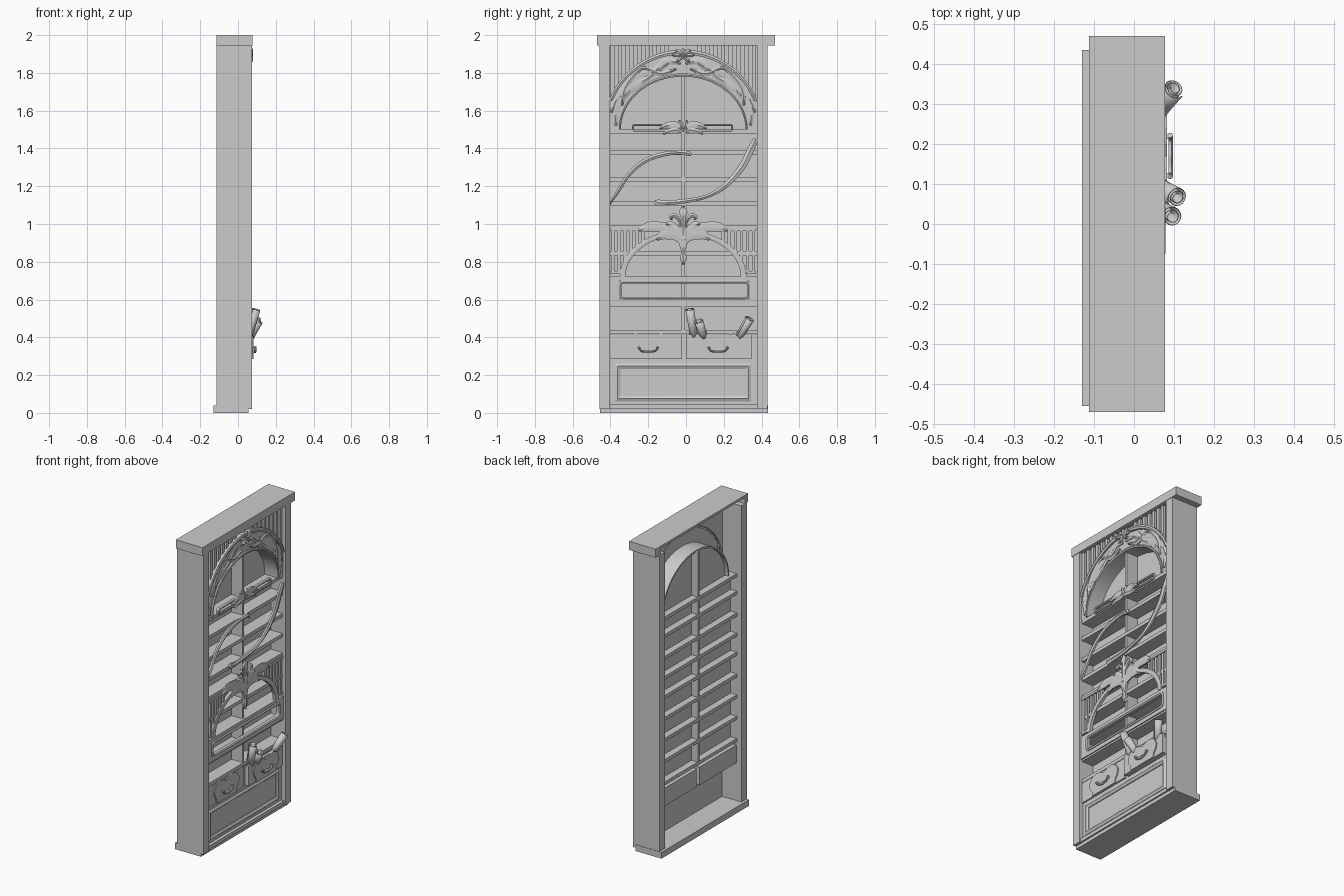
import bpy, bmesh, math
from mathutils import Vector

C = -0.015            # centre line of the front, which faces +x
YL, YR = -0.402, 0.376


def finish(name, bm, smooth=False):
    bmesh.ops.recalc_face_normals(bm, faces=bm.faces)
    me = bpy.data.meshes.new(name)
    bm.to_mesh(me)
    bm.free()
    ob = bpy.data.objects.new(name, me)
    bpy.context.collection.objects.link(ob)
    if smooth:
        bpy.context.view_layer.objects.active = ob
        ob.select_set(True)
        bpy.ops.object.shade_smooth_by_angle(angle=math.radians(35))
        ob.select_set(False)
    return ob


def box(name, x0, x1, y0, y1, z0, z1):
    bm = bmesh.new()
    bmesh.ops.create_cube(bm, size=1)
    for v in bm.verts:
        v.co = ((x0 + x1) / 2 + v.co.x * (x1 - x0), (y0 + y1) / 2 + v.co.y * (y1 - y0),
                (z0 + z1) / 2 + v.co.z * (z1 - z0))
    return finish(name, bm)


def band(name, pairs, x0, x1, dome=0.0, closed=False, mirror=False, c=C):
    """Strip between paired (u, z) outlines, extruded in x with a raised middle."""
    bm = bmesh.new()
    for s in ((1, -1) if mirror else (1,)):
        rings = []
        for a, b in pairs:
            m = ((a[0] + b[0]) / 2, (a[1] + b[1]) / 2)
            sec = [(a, x0), (a, x1), (m, x1 + dome), (b, x1), (b, x0)]
            rings.append([bm.verts.new((x, c + s * p[0], p[1])) for p, x in sec])
        n = len(rings)
        for i in range(n if closed else n - 1):
            r, q = rings[i], rings[(i + 1) % n]
            for j in range(5):
                k = (j + 1) % 5
                bm.faces.new((r[j], r[k], q[k], q[j]))
        if not closed:
            bm.faces.new(rings[0])
            bm.faces.new(rings[-1])
    return finish(name, bm, True)


def ribbon(name, pts, x0, x1, dome=0.006, mirror=False, c=C, sub=6):
    """Smooth whiplash strip through (u, z, half width) points."""
    P = [Vector(p) for p in pts]
    P = [2 * P[0] - P[1]] + P + [2 * P[-1] - P[-2]]
    S = []
    for i in range(1, len(P) - 2):
        a, b, d, e = P[i - 1:i + 3]
        for k in range(sub):
            t = k / sub
            S.append(0.5 * (2 * b + (d - a) * t + (2 * a - 5 * b + 4 * d - e) * t * t
                            + (3 * b - a - 3 * d + e) * t ** 3))
    S.append(P[-2])
    pairs = []
    for i, p in enumerate(S):
        d = S[min(i + 1, len(S) - 1)] - S[max(i - 1, 0)]
        n = Vector((-d.y, d.x)).normalized() * max(p.z, 0.001)
        pairs.append(((p.x + n.x, p.y + n.y), (p.x - n.x, p.y - n.y)))
    return band(name, pairs, x0, x1, dome, False, mirror, c)


def round_rect(y0, y1, z0, z1, r, n=5):
    out = []
    for q, (cy, cz) in enumerate(((y1 - r, z1 - r), (y0 + r, z1 - r), (y0 + r, z0 + r), (y1 - r, z0 + r))):
        for i in range(n + 1):
            t = math.pi / 2 * (q + i / n)
            out.append((cy + r * math.cos(t), cz + r * math.sin(t)))
    return out


def frame(name, y0, y1, z0, z1, r, w, x0, x1, dome=0.0):
    band(name, list(zip(round_rect(y0, y1, z0, z1, r),
                        round_rect(y0 + w, y1 - w, z0 + w, z1 - w, max(r - w, 0.001)))),
         x0, x1, dome, True, c=0)


# carcass: side walls, hollow crown, plinth, inner panel
box("left_side", -0.113, 0.074, -0.458, YL, 0.02, 1.945)
box("right_side", -0.113, 0.074, YR, 0.432, 0.02, 1.945)
box("crown_top", -0.113, 0.077, -0.47, 0.47, 1.985, 2.0)
box("crown_front", 0.05, 0.077, -0.47, 0.47, 1.945, 1.985)
box("crown_left", -0.113, 0.05, -0.47, -0.44, 1.945, 1.985)
box("crown_right", -0.113, 0.05, 0.42, 0.47, 1.945, 1.985)
box("plinth", -0.13, 0.055, -0.455, 0.435, 0.0, 0.04)
box("inner_panel", -0.036, -0.03, YL, YR, 0.42, 1.5)
box("centre_divider", -0.08, 0.048, C - 0.009, C + 0.009, 0.44, 1.79)

# shelves
for i, z in enumerate((1.49, 1.377, 1.237, 1.108, 0.985, 0.845, 0.71, 0.573)):
    box("shelf_%d" % i, -0.08, 0.055, YL, YR, z - 0.011, z + 0.011)

# lower panel with moulded frame
box("lower_panel", 0.025, 0.045, YL, YR, 0.04, 0.415)
frame("lower_panel_frame", -0.378, 0.345, 0.06, 0.262, 0.004, 0.03, 0.04, 0.05, 0.008)
box("foot_rail", 0.04, 0.065, YL, YR, 0.022, 0.045)

# drawers, the right one pulled out
for name, y0, y1, xf, cy in (("left_drawer", YL, -0.02, 0.055, -0.2), ("right_drawer", 0.0, 0.348, 0.076, 0.17)):
    box(name + "_front", xf - 0.018, xf, y0, y1, 0.285, 0.415)
    box(name + "_body", -0.08, xf - 0.018, y0 + 0.005, y1 - 0.005, 0.285, 0.40)
    half = [(0, 0.396), (0.03, 0.412), (0.07, 0.418), (0.105, 0.405), (0.127, 0.37), (0.122, 0.335),
            (0.103, 0.312), (0.1, 0.285)]
    bm = bmesh.new()
    loop = [(u, z) for u, z in half] + [(-u, z) for u, z in half[:0:-1]]
    f = bm.faces.new([bm.verts.new((xf, cy + u, z)) for u, z in loop])
    ex = bmesh.ops.extrude_face_region(bm, geom=[f])
    for v in [g for g in ex["geom"] if isinstance(g, bmesh.types.BMVert)]:
        v.co.x += 0.007
    finish(name + "_heart_plate", bm)
    ribbon(name + "_handle", [(-0.052, 0.35, 0.006), (-0.04, 0.33, 0.004), (-0.02, 0.325, 0.006), (0, 0.325, 0.009),
                              (0.02, 0.325, 0.006), (0.04, 0.33, 0.004), (0.052, 0.35, 0.006)],
           xf + 0.01, xf + 0.018, 0.004, c=cy)
    for s in (-1, 1):
        box(name + "_handle_post", xf, xf + 0.015, cy + s * 0.048 - 0.006, cy + s * 0.048 + 0.006, 0.338, 0.35)
box("drawer_rail", -0.08, 0.055, YL, YR, 0.418, 0.44)

# rolled papers standing in the open drawer
for i, (a, b) in enumerate((((0.05, 0.045, 0.38), (0.095, 0.018, 0.548)),
                            ((0.055, 0.1, 0.38), (0.108, 0.066, 0.485)),
                            ((0.05, 0.27, 0.38), (0.1, 0.338, 0.498)))):
    a, b = Vector(a), Vector(b)
    rot = (b - a).to_track_quat('Z', 'Y')
    bm = bmesh.new()
    rows = []
    for h in (0, 0.5, 1):
        rows.append([bm.verts.new(a + (b - a) * h + rot @ Vector((math.cos(k * 0.4), math.sin(k * 0.4), 0))
                                  * (0.009 + 0.00038 * k) * (1 + 0.2 * h * h)) for k in range(40)])
    for r, q in zip(rows, rows[1:]):
        for k in range(39):
            bm.faces.new((r[k], r[k + 1], q[k + 1], q[k]))
    finish("paper_roll_%d" % i, bm, True).modifiers.new("thickness", 'SOLIDIFY').thickness = 0.002

# rail with rounded slot above the cubbies
box("slot_rail_top", 0.04, 0.062, YL, YR, 0.697, 0.722)
box("slot_rail_bottom", 0.04, 0.062, YL, YR, 0.573, 0.603)
for s, y0, y1 in ((0, YL, -0.352), (1, 0.334, YR)):
    box("slot_rail_end_%d" % s, 0.04, 0.062, y0, y1, 0.603, 0.697)
frame("slot_moulding", -0.358, 0.34, 0.598, 0.702, 0.03, 0.016, 0.045, 0.066, 0.005)

# big arch: thin face, deep curved soffit, raised rims, closed behind
Z0 = 1.5


def arch(deg, f):
    t = math.radians(deg)
    u = (0.33 + 0.09 * f) * math.cos(t)
    return max(-0.391, min(0.391, u)), Z0 + (0.28 + 0.14 * f) * math.sin(t)


def arch_band(name, f0, f1, x0, x1, dome=0.0, lo=0):
    band(name, [(arch(lo + (180 - 2 * lo) * i / 40, f1), arch(lo + (180 - 2 * lo) * i / 40, f0)) for i in range(41)],
         x0, x1, dome)


arch_band("arch_face", 0.0, 1.0, 0.04, 0.056)
arch_band("arch_soffit", 0.0, 0.09, -0.06, 0.056)
arch_band("arch_outer_rim", 0.84, 1.02, 0.05, 0.068, 0.004, 22)
arch_band("arch_inner_rim", 0.0, 0.12, 0.05, 0.066, 0.003)
band("arch_back", [(arch(180 * i / 40, 0.05), (0.33 * math.cos(math.pi * i / 40), 1.495)) for i in range(1, 40)],
     -0.036, -0.03)

# sinuous leaves on the arch
for i, vine in enumerate((
        [(4, .3, .006), (20, .55, .022), (36, .35, .014), (52, .6, .026), (68, .42, .016), (82, .65, .006)],
        [(14, .7, .006), (30, .65, .02), (46, .35, .024), (60, .3, .012), (76, .65, .022), (88, .5, .006)],
        [(24, .25, .004), (34, .55, .014), (44, .7, .016), (58, .75, .008), (70, .25, .014), (84, .3, .004)])):
    ribbon("arch_leaf_%d" % i, [(*arch(d, f), w) for d, f, w in vine], 0.05, 0.059 + 0.002 * i, 0.006, True)
for i, (du, dz, w) in enumerate(((0, 0.04, .014), (0.04, 0.03, .012), (0.06, 0.005, .01), (0.035, -0.03, .009))):
    ribbon("arch_flower_%d" % i, [(0, 1.89, .006), (du * .6, 1.89 + dz * .7, w), (du, 1.89 + dz, .003)],
           0.06, 0.073, 0.006, du > 0)

# corner slats above the arch
for i in range(8):
    u = 0.375 - i * 0.041
    zb = Z0 + math.sqrt(0.41 ** 2 - u * u)
    for s in (-1, 1):
        box("corner_slat", 0.03, 0.055, C + s * u - 0.011, C + s * u + 0.011, zb - 0.02, 1.945)
for s in (-1, 1):
    band("corner_panel", [((s * u / 100, 1.945), (s * u / 100, Z0 + math.sqrt(0.4 ** 2 - (u / 100) ** 2)))
                          for u in range(0, 40, 2)] + [((s * .391, 1.945), (s * .391, 1.5))], 0.022, 0.034)

# pierced rail under the arch with flower
for s, y0, y1 in (("left", -0.285, -0.05), ("right", 0.02, 0.25)):
    frame("pierced_rail_" + s, y0, y1, 1.487, 1.53, 0.012, 0.011, 0.045, 0.062, 0.003)
for i, petal in enumerate((
        [(0, 1.505, .012), (.04, 1.52, .022), (.085, 1.522, .016), (.125, 1.505, .004)],
        [(0, 1.5, .012), (.04, 1.497, .018), (.08, 1.49, .012), (.105, 1.475, .004)],
        [(0, 1.49, .012), (.008, 1.52, .016), (.02, 1.55, .004)])):
    ribbon("rail_flower_%d" % i, petal, 0.05, 0.064, 0.006, True)

# two whiplash curves across the shelves
whip = [(-.39, 1.105, .004), (-.35, 1.165, .009), (-.285, 1.265, .011), (-.2, 1.335, .012), (-.1, 1.37, .012),
        (-.01, 1.378, .01), (.03, 1.372, .013), (.035, 1.36, .004)]
ribbon("whiplash_upper", whip, 0.052, 0.064)
ribbon("whiplash_lower", [(.385, 1.45, .012), (.36, 1.40, .018), (.31, 1.3, .018), (.22, 1.2, .014), (.12, 1.145, .01),
                          (0, 1.12, .012), (-.1, 1.112, .013), (-.14, 1.115, .018), (-.15, 1.125, .004)], 0.052, 0.064)

# lower arch with slatted corners
band("lower_arch", [((0.335 * math.cos(t), 0.722 + 0.245 * math.sin(t)), (0.305 * math.cos(t), 0.722 + 0.22 * math.sin(t)))
                    for t in [math.pi * i / 32 for i in range(33)]], 0.045, 0.064, 0.004)
for s in (-1, 1):
    for i in range(6):
        u = 0.372 - 0.032 * i
        zb = 0.722 + 0.23 * math.sqrt(max(0, 1 - (u / 0.32) ** 2)) if i > 1 else 0.745
        box("lower_slat", 0.04, 0.058, C + s * u - 0.008, C + s * u + 0.008, zb, 0.97)
    y = sorted((C + s * 0.385, C + s * 0.17))
    box("lower_slat_cap", 0.04, 0.062, y[0], y[1], 0.962, 0.977)
    y = sorted((C + s * 0.385, C + s * 0.335))
    box("lower_slat_foot", 0.04, 0.062, y[0], y[1], 0.735, 0.75)

# lily in the centre of the lower arch
for i, petal in enumerate((
        [(0, .91, .016), (.06, .965, .03), (.13, .985, .027), (.19, .982, .026), (.235, .965, .006)],
        [(0, .91, .018), (.05, .945, .03), (.1, .945, .028), (.14, .915, .005)],
        [(0, .90, .016), (.03, .955, .025), (.065, .995, .02), (.09, 1.0, .005)],
        [(.004, .97, .008), (.018, 1.015, .008), (.045, 1.045, .011), (.066, 1.035, .01), (.058, 1.022, .004)])):
    ribbon("lily_petal_%d" % i, petal, 0.054, 0.062 + 0.001 * i, 0.007, True)
ribbon("lily_bud", [(0, .92, .02), (0, .98, .016), (0, 1.03, .012), (0, 1.065, .022), (0, 1.095, .003)], 0.056, 0.068)
ribbon("lily_stem", [(0, .94, .035), (0, .88, .018), (0, .85, .01), (0, .82, .018), (0, .785, .003)], 0.05, 0.066)
